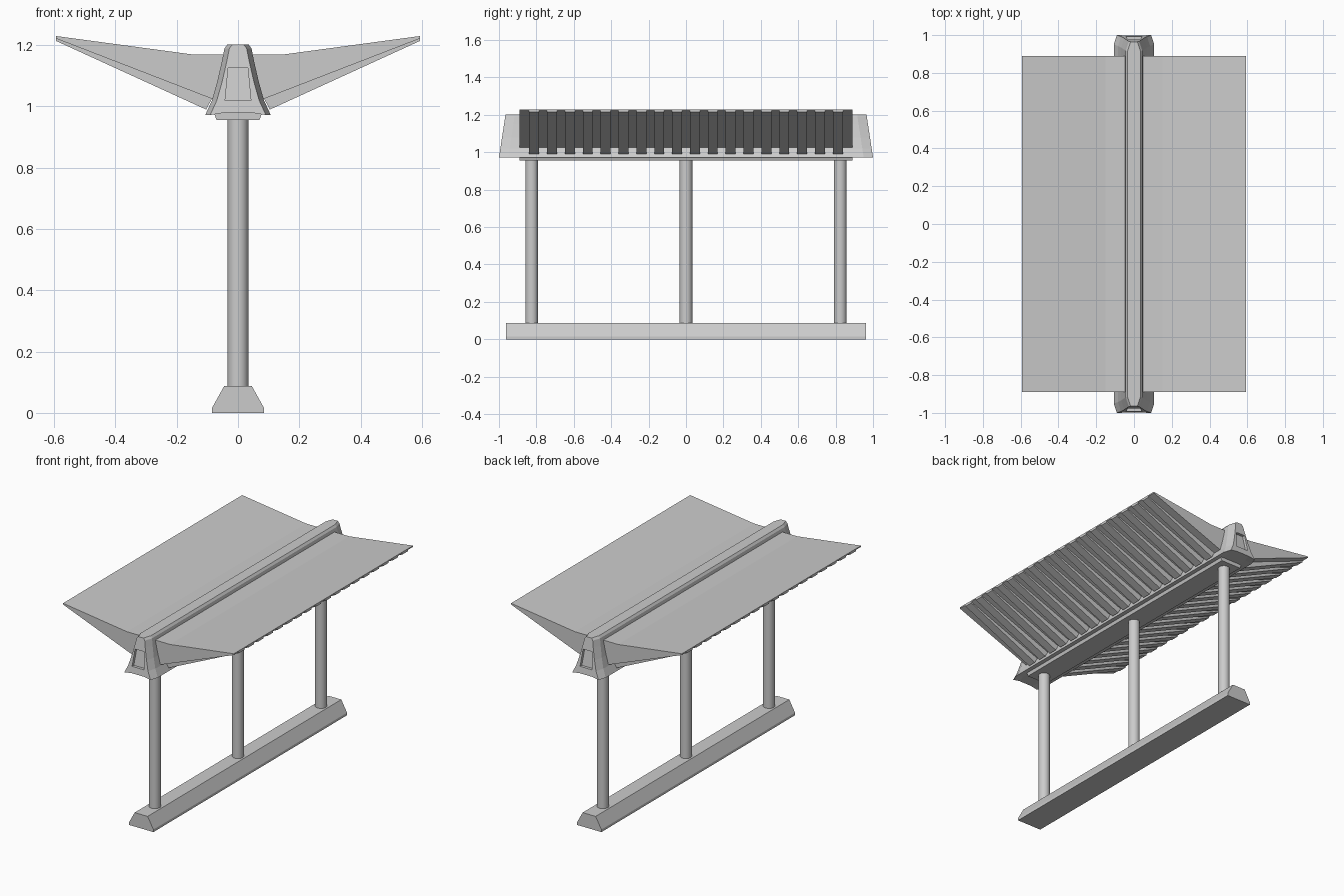
import bpy, bmesh, math

if "Cube" in bpy.data.objects:
    bpy.data.objects.remove(bpy.data.objects["Cube"])


def loft(name, rings):
    """Closed solid through rings that share a point count."""
    bm = bmesh.new()
    vs = [[bm.verts.new(p) for p in r] for r in rings]
    n = len(rings[0])
    for a, b in zip(vs, vs[1:]):
        for i in range(n):
            j = (i + 1) % n
            bm.faces.new((a[i], a[j], b[j], b[i]))
    bm.faces.new(vs[0])
    bm.faces.new(vs[-1])
    bmesh.ops.recalc_face_normals(bm, faces=bm.faces)
    me = bpy.data.meshes.new(name)
    bm.to_mesh(me)
    bm.free()
    ob = bpy.data.objects.new(name, me)
    bpy.context.collection.objects.link(ob)
    return ob


def prism(name, profile, y0, y1):
    return loft(name, [[(x, y, z) for x, z in profile] for y in (y0, y1)])


def mirrored(half):
    """Close a right-hand profile with its mirror image."""
    return half + [(-x, z) for x, z in reversed(half)]


# Ground footing
prism("footing", mirrored([(0.085, 0), (0.085, 0.016), (0.045, 0.088)]), -0.962, 0.962)

# Columns
for k in (-1, 0, 1):
    bpy.ops.mesh.primitive_cylinder_add(vertices=24, radius=0.034, depth=0.90,
                                        location=(0, 0.825 * k, 0.53))
    bpy.context.object.name = "column"
    bpy.ops.object.shade_smooth_by_angle(angle=math.radians(30))

# Winged roof slab
prism("roof_slab", mirrored([(0.085, 1.025), (0.594, 1.222), (0.594, 1.23), (0.15, 1.17)]),
      -0.89, 0.89)

# Tapered ribs under both wings
COUNT, PITCH, WIDTH = 18, 0.0955, 0.053
for s in (-1, 1):
    for i in range(COUNT):
        y = (i - (COUNT - 1) / 2) * PITCH
        prof = [(s * 0.594, 1.225), (s * 0.594, 1.214), (s * 0.104, 0.99), (s * 0.08, 1.035)]
        prism("roof_rib", prof, y - WIDTH / 2, y + WIDTH / 2)


# Flared ridge beam with slanted, chamfered ends
def end_y(z):
    return 1.0 - 0.035 * (z - 0.972) / 0.23


flare = [(0.06, 0.98), (0.107, 0.972), (0.085, 1.02), (0.068, 1.08),
         (0.052, 1.15), (0.044, 1.19), (0.034, 1.203)]
section = mirrored(flare)


def ring(s, inset, back):
    return [(x - math.copysign(inset, x), s * (end_y(z) - back), z) for x, z in section]


beam = loft("ridge_beam", [ring(-1, 0.016, 0), ring(-1, 0, 0.05),
                           ring(1, 0, 0.05), ring(1, 0.016, 0)])

# Recessed panel in each beam end
panel = mirrored([(0.042, 1.02), (0.032, 1.125)])
for s in (-1, 1):
    cutter = loft("panel_cutter", [[(x, s * (end_y(z) + d), z) for x, z in panel]
                                   for d in (0.05, -0.018)])
    cutter.hide_render = True
    cutter.hide_set(True)
    mod = beam.modifiers.new("panel_recess", "BOOLEAN")
    mod.operation = "DIFFERENCE"
    mod.solver = "EXACT"
    mod.object = cutter

# Plate between beam and columns
prism("beam_plate", mirrored([(0.07, 0.956), (0.077, 0.975), (0.065, 0.985)]), -0.89, 0.89)
